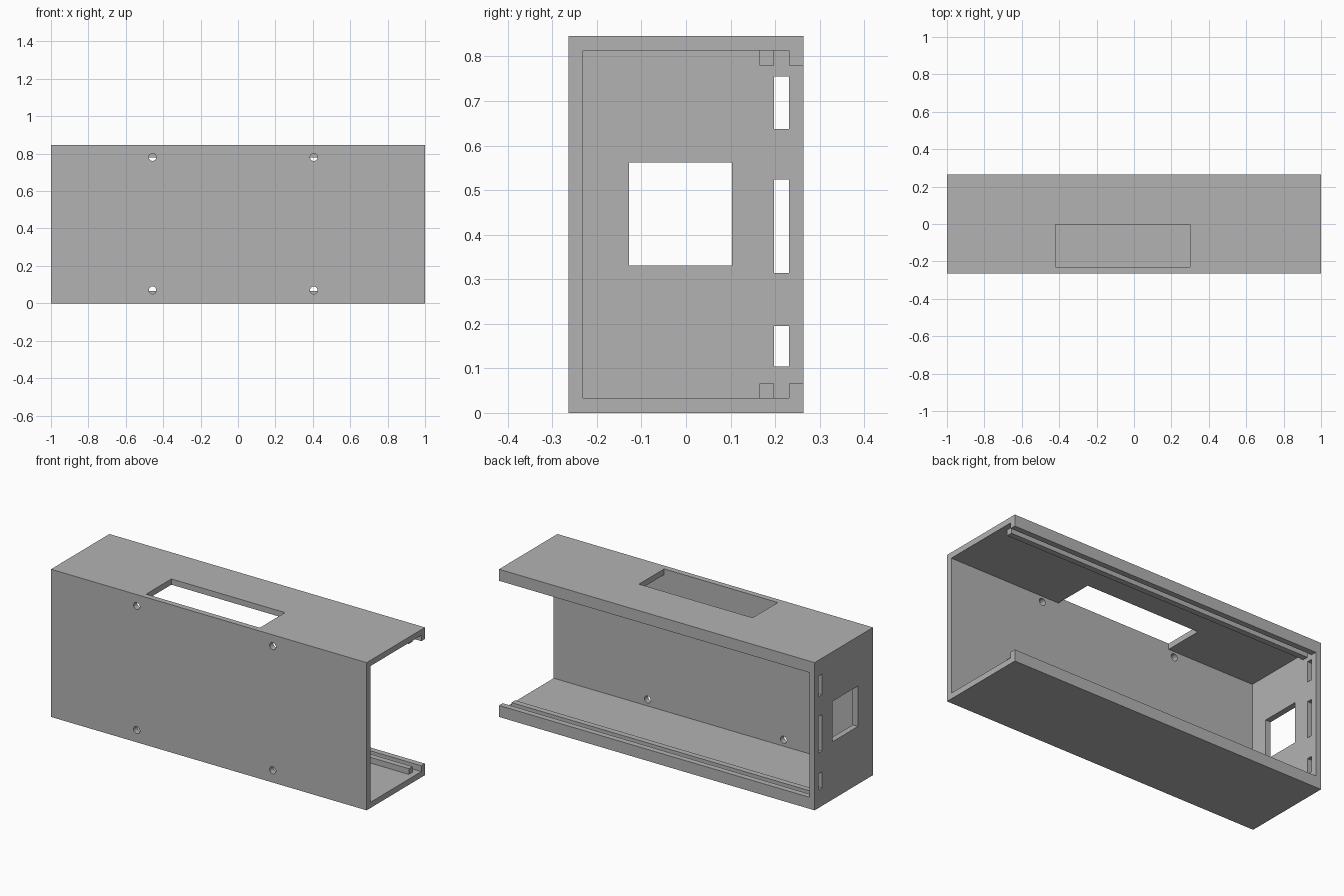
import bpy
import math

if "Cube" in bpy.data.objects:
    bpy.data.objects.remove(bpy.data.objects["Cube"], do_unlink=True)

# Overall half length, half depth, height, wall thickness
L, D, H, T = 1.0, 0.264, 0.846, 0.033

grey = bpy.data.materials.new("plain grey")
grey.use_nodes = True
colour = (0.45, 0.45, 0.45, 1)
grey.diffuse_color = colour
grey.node_tree.nodes["Principled BSDF"].inputs["Base Color"].default_value = colour


def box(name, x, y, z):
    """Box from (min, max) ranges on each axis."""
    bpy.ops.mesh.primitive_cube_add(size=1, location=[sum(r) / 2 for r in (x, y, z)])
    ob = bpy.context.object
    ob.name = name
    ob.scale = [r[1] - r[0] for r in (x, y, z)]
    bpy.ops.object.transform_apply(location=True, rotation=True, scale=True)
    ob.data.materials.append(grey)
    return ob


def cut(target, cutter):
    """Subtract the cutter from the target and discard it."""
    cutter.hide_render = True
    mod = target.modifiers.new("cut", "BOOLEAN")
    mod.operation = "DIFFERENCE"
    mod.solver = "EXACT"
    mod.object = cutter
    bpy.context.view_layer.objects.active = target
    bpy.ops.object.modifier_apply(modifier=mod.name)
    bpy.data.objects.remove(cutter, do_unlink=True)


# Housing: hollow, open at the +x end and at the back inside a narrow lip
housing = box("housing", (-L, L), (-D, D), (0, H))
cut(housing, box("cavity", (T - L, L + 0.1), (T - D, D - T), (T, H - T)))
cut(housing, box("back_opening", (T - L, L + 0.1), (0, D + 0.1), (2 * T, H - 2 * T)))

# Display opening in the top
cut(housing, box("top_opening", (-0.42, 0.30), (T - D, -0.003), (H - 0.1, H + 0.1)))

# Square window and three slots in the closed end wall
end = (-L - 0.1, -L + 0.1)
cut(housing, box("end_window", end, (-0.128, 0.103), (0.331, 0.562)))
for z in ((0.104, 0.195), (0.314, 0.524), (0.637, 0.755)):
    cut(housing, box("end_slot", end, (D - 2 * T, D - T), z))

# Round screw holes through the front
for x in (-0.457, 0.405):
    for z in (0.07, H - 0.065):
        bpy.ops.mesh.primitive_cylinder_add(
            vertices=32, radius=0.02, depth=0.15,
            location=(x, -D, z), rotation=(math.pi / 2, 0, 0))
        drill = bpy.context.object
        drill.data.materials.append(grey)
        cut(housing, drill)

# Inner rails that form the grooves for a sliding back panel
for name, z in (("lower_rail", T), ("upper_rail", H - 2 * T)):
    box(name, (T - L, L - T), (D - 3 * T, D - 2 * T), (z, z + T))

# Smooth hole walls, sharp edges elsewhere
bpy.ops.object.select_all(action="DESELECT")
housing.select_set(True)
bpy.context.view_layer.objects.active = housing
bpy.ops.object.shade_smooth_by_angle(angle=math.radians(30))
